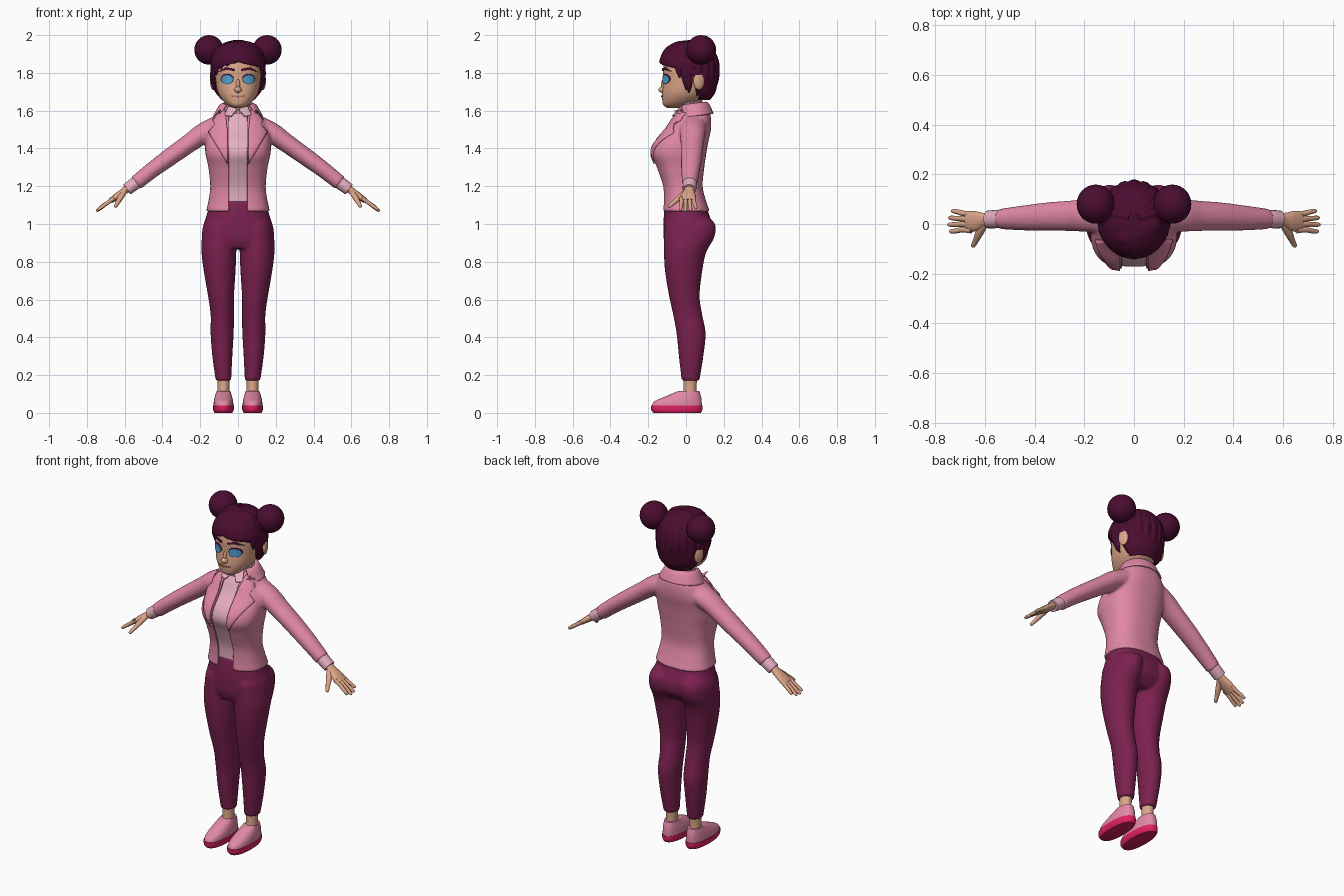
import bpy, bmesh
from math import sin, cos, pi, radians, copysign
from mathutils import Vector, Matrix
from mathutils.bvhtree import BVHTree

if "Cube" in bpy.data.objects:
    bpy.data.objects.remove(bpy.data.objects["Cube"], do_unlink=True)


def material(name, r, g, b):
    m = bpy.data.materials.new(name)
    m.use_nodes = True
    m.diffuse_color = (r, g, b, 1)
    m.node_tree.nodes["Principled BSDF"].inputs["Base Color"].default_value = (r, g, b, 1)
    return m


PINK = material("jacket pink", .76, .25, .38)
PALE = material("shirt pale pink", .78, .42, .53)
PLUM = material("trouser plum", .2, .015, .08)
DARK = material("hair burgundy", .07, .004, .03)
SKIN = material("skin", .72, .38, .25)
BLUE = material("eye blue", .08, .37, .68)
LIP = material("lip", .45, .17, .14)
HOT = material("sole hot pink", .75, .015, .12)


def smooth(rows, steps=5):
    """Catmull-Rom interpolation of number rows."""
    rows = [rows[0], *rows, rows[-1]]
    out = []
    for p, a, b, q in zip(rows, rows[1:], rows[2:], rows[3:]):
        for k in range(steps):
            t = k / steps
            out.append([.5 * (2 * v + (w - u) * t + (2 * u - 5 * v + 4 * w - x) * t * t
                              + (3 * v - u - 3 * w + x) * t ** 3)
                        for u, v, w, x in zip(p, a, b, q)])
    return out + [list(rows[-1])]


def skin(bm, rings, cap):
    rings = [[bm.verts.new(p) for p in r] for r in rings]
    for r, q in zip(rings, rings[1:]):
        for i in range(len(r) - 1):
            bm.faces.new((r[i], r[i + 1], q[i + 1], q[i]))
    if cap:
        for r in (rings[0], rings[-1]):
            bm.faces.new(r[:-1])
    bmesh.ops.remove_doubles(bm, verts=bm.verts, dist=1e-5)
    bmesh.ops.recalc_face_normals(bm, faces=bm.faces)


def shell(bm, rows, n=2, tilt=0, cap=True, seg=40):
    """Stacked rings: z, centre x, half width, front y, back y, front opening in degrees."""
    rings = []
    for z, cx, rx, yf, yb, *gap in smooth(rows):
        a0 = radians(max(0, gap[0])) if gap else 0
        ring = []
        for i in range(seg + 1):
            a = a0 + 2 * (pi - a0) * i / seg
            s, c = sin(a), cos(a)
            x = cx + rx * copysign(abs(s) ** (2 / n), s)
            y = (yf + yb) / 2 - (yb - yf) / 2 * copysign(abs(c) ** (2 / n), c)
            ring.append((x, y, z + tilt * y))
        rings.append(ring)
    skin(bm, rings, cap)


def tube(bm, rows, s=1, hub=None, seg=16):
    """Swept ellipse: x, y, z, half width, half depth; hub sets the flat side."""
    rows = smooth(rows)
    pts = [Vector((s * r[0], r[1], r[2])) for r in rows]
    rings = []
    for i, p in enumerate(pts):
        t = (pts[min(i + 1, len(pts) - 1)] - pts[max(i - 1, 0)]).normalized()
        up = p - hub if hub else Vector((0, 0, 1))
        side = up.cross(t).normalized()
        nrm = t.cross(side)
        a, b = rows[i][3:]
        rings.append([p + side * a * cos(2 * pi * k / seg) + nrm * b * sin(2 * pi * k / seg)
                      for k in range(seg + 1)])
    skin(bm, rings, True)


def ball(bm, centre, radii, turn=0):
    m = Matrix.Translation(centre) @ Matrix.Rotation(turn, 4, 'Z') @ Matrix.Diagonal((*radii, 1))
    bmesh.ops.create_uvsphere(bm, u_segments=28, v_segments=18, radius=1, matrix=m)


def finish(name, bm, mat, thick=0):
    me = bpy.data.meshes.new(name)
    bm.to_mesh(me)
    bm.free()
    me.materials.append(mat)
    me.shade_smooth()
    me.set_sharp_from_angle(angle=radians(55))
    ob = bpy.data.objects.new(name, me)
    bpy.context.scene.collection.objects.link(ob)
    if thick:
        m = ob.modifiers.new("thickness", 'SOLIDIFY')
        m.thickness, m.offset = thick, 0
    return ob


def depsgraph():
    bpy.context.view_layer.update()
    return bpy.context.evaluated_depsgraph_get()


def fuse(ob, size, rounds):
    """Melt overlapping solids into one smooth skin."""
    m = ob.modifiers.new("fuse", 'REMESH')
    m.mode, m.voxel_size, m.use_smooth_shade = 'VOXEL', size, True
    m = ob.modifiers.new("soften", 'SMOOTH')
    m.factor, m.iterations = .5, rounds
    me = bpy.data.meshes.new_from_object(ob.evaluated_get(depsgraph()))
    ob.modifiers.clear()
    ob.data = me
    me.shade_smooth()


def plate(name, target, mat, centre, outline, lift, thick=.005):
    """Mirrored thin plates laid on the front of a target, outlined in x and z."""
    tree = BVHTree.FromObject(target, depsgraph())
    edge = [Vector(a).lerp(Vector(b), k / 4)
            for a, b in zip(outline, outline[1:] + outline[:1]) for k in range(4)]
    edge.append(edge[0])
    bm = bmesh.new()
    for s in (1, -1):
        rings = []
        for k in range(7):
            ring = []
            for e in edge:
                x, z = Vector(centre).lerp(e, k / 6)
                hit = tree.ray_cast(Vector((s * x, -1, z)), Vector((0, 1, 0)))[0]
                if hit is None:
                    hit = tree.find_nearest(Vector((s * x, -.1, z)))[0]
                ring.append((s * x, hit.y - lift, z))
            rings.append(ring)
        skin(bm, rings, False)
    return finish(name, bm, mat, thick)


def oval(cx, cz, rx, rz):
    return [(cx + rx * cos(k * pi / 6), cz + rz * sin(k * pi / 6)) for k in range(12)]


# Trousers: hips and two legs melted together
bm = bmesh.new()
shell(bm, [(1.12, 0, .148, -.108, .1), (1.05, 0, .165, -.117, .122), (.98, 0, .187, -.12, .146),
           (.92, 0, .19, -.118, .138), (.87, 0, .17, -.1, .09)], n=2.3)
for s in (1, -1):
    shell(bm, [(z, s * cx, rx, yf, yb) for z, cx, rx, yf, yb in (
        (.17, .077, .041, -.023, .071), (.3, .083, .053, -.038, .092), (.42, .084, .061, -.05, .104),
        (.52, .083, .062, -.068, .086), (.62, .09, .069, -.09, .072), (.75, .097, .084, -.111, .086),
        (.85, .101, .092, -.117, .107), (.93, .1, .091, -.116, .15), (1, .095, .085, -.11, .154),
        (1.05, .08, .06, -.07, .1))])
fuse(finish("trousers", bm, PLUM), .008, 4)

# Jacket: torso and sleeves melted together, then opened down the front
torso = [(1.065, 0, .17, -.124, .127), (1.12, 0, .157, -.12, .107), (1.2, 0, .147, -.124, .088),
         (1.3, 0, .157, -.157, .097), (1.37, 0, .172, -.184, .107), (1.43, 0, .174, -.166, .117),
         (1.5, 0, .165, -.107, .132), (1.56, 0, .135, -.07, .132), (1.6, 0, .1, -.035, .12),
         (1.625, 0, .075, -.015, .1)]
bm = bmesh.new()
shell(bm, torso, n=2.5)
for s in (1, -1):
    tube(bm, [(.09, .035, 1.52, .075, .062), (.18, .035, 1.482, .068, .055), (.25, .033, 1.433, .062, .05),
              (.35, .03, 1.362, .057, .047), (.45, .024, 1.289, .05, .043), (.54, .02, 1.217, .041, .04)],
         s, seg=28)
jacket = finish("jacket", bm, PINK)
fuse(jacket, .008, 5)
bm = bmesh.new()
bm.from_mesh(jacket.data)
for x in (.05, -.05):
    bmesh.ops.bisect_plane(bm, geom=bm.verts[:] + bm.edges[:] + bm.faces[:],
                           plane_co=(x, 0, 0), plane_no=(1, 0, 0))
front = [f for f in bm.faces if abs(f.calc_center_median().x) < .05 and f.calc_center_median().y < 0]
bmesh.ops.delete(bm, geom=front, context='FACES')
bm.to_mesh(jacket.data)
bm.free()
m = jacket.modifiers.new("thickness", 'SOLIDIFY')
m.thickness, m.offset = .008, -1

# Shirt, its collar and cuffs
bm = bmesh.new()
shell(bm, [(z, 0, rx - .013, yf + .012, yb - .013) for z, _, rx, yf, yb in torso[1:]], n=2.5)
shirt = finish("shirt", bm, PALE)
bm = bmesh.new()
shell(bm, [(1.59, 0, .068, -.04, .09, 4), (1.615, 0, .063, -.037, .086, 6), (1.64, 0, .06, -.034, .084, 12)],
      tilt=.15, cap=False)
finish("shirt_collar", bm, PALE, .008)
plate("shirt_collar_points", shirt, PALE, (.036, 1.595),
      [(.004, 1.607), (.05, 1.622), (.07, 1.575), (.035, 1.57)], .022, .008)
bm = bmesh.new()
for s in (1, -1):
    tube(bm, [(.52, .02, 1.232, .036, .034), (.555, .02, 1.207, .037, .034), (.588, .018, 1.183, .036, .032)], s)
finish("shirt_cuffs", bm, PALE)

# Jacket lapels and folded back collar
plate("jacket_lapels", jacket, PINK, (.09, 1.49),
      [(.056, 1.32), (.155, 1.485), (.122, 1.525), (.132, 1.55), (.1, 1.6), (.068, 1.605), (.056, 1.5)], .006, .009)
bm = bmesh.new()
shell(bm, [(1.63, 0, .076, -.03, .092, 50), (1.622, 0, .095, -.045, .116, 48),
           (1.565, 0, .128, -.065, .142, 50)], tilt=.13, cap=False)
finish("jacket_collar", bm, PINK, .009)

# Hands with four fingers and a thumb
bm = bmesh.new()
for s in (1, -1):
    tube(bm, [(.57, .018, 1.2, .024, .02), (.605, .016, 1.172, .029, .019), (.64, .012, 1.147, .041, .018),
              (.675, .01, 1.122, .04, .014)], s)
    for i in range(4):
        y, reach = .042 - .022 * i, (-.012, 0, .003, -.004)[i]
        tube(bm, [(.655, y - .002, 1.137, .012, .012), (.69, y + .001, 1.113, .011, .011),
                  (.72 + reach, y * 1.15, 1.09 - reach, .01, .01), (.742 + reach, y * 1.25, 1.074 - reach, .008, .008),
                  (.747 + reach, y * 1.27, 1.07 - reach, .002, .002)], s, seg=10)
    tube(bm, [(.6, .0, 1.172, .014, .014), (.622, -.035, 1.14, .016, .014), (.637, -.066, 1.113, .012, .011),
              (.648, -.088, 1.094, .009, .009), (.65, -.093, 1.09, .002, .002)], s, seg=10)
finish("hands", bm, SKIN)

# Ankles, shoes and soles
ankle, upper, sole = bmesh.new(), bmesh.new(), bmesh.new()
for s in (.077, -.077):
    shell(ankle, [(.06, s, .033, -.02, .062), (.13, s, .031, -.013, .056), (.2, s, .034, -.012, .06)])
    shell(upper, [(.034, s, .053, -.183, .084), (.06, s, .051, -.168, .083), (.085, s, .046, -.115, .08),
                  (.115, s, .037, -.042, .071)], n=2.3)
    shell(sole, [(0, s, .047, -.172, .078), (.015, s, .054, -.184, .086), (.038, s, .055, -.186, .087)], n=2.3)
for name, part, mat in (("ankles", ankle, SKIN), ("shoes", upper, PINK), ("shoe_soles", sole, HOT)):
    finish(name, part, mat)

# Head, neck, nose and ears
bm = bmesh.new()
shell(bm, [(1.615, 0, .022, -.1, -.04), (1.63, 0, .055, -.12, .02), (1.66, 0, .086, -.126, .08),
           (1.7, 0, .108, -.126, .12), (1.76, 0, .119, -.12, .14), (1.82, 0, .122, -.121, .15),
           (1.88, 0, .11, -.105, .14), (1.93, 0, .07, -.06, .1), (1.95, 0, .01, 0, .04)], n=2.2)
head = finish("head", bm, SKIN)
bm = bmesh.new()
shell(bm, [(1.56, 0, .056, -.025, .085), (1.62, 0, .05, -.022, .08), (1.7, 0, .052, -.02, .085)])
finish("neck", bm, SKIN)
bm = bmesh.new()
ball(bm, (0, -.124, 1.711), (.019, .022, .017))
ball(bm, (0, -.117, 1.735), (.011, .016, .032))
for s in (1, -1):
    ball(bm, (s * .132, .068, 1.757), (.013, .03, .047), s * .35)
finish("nose_and_ears", bm, SKIN)

# Face details
plate("eye_rims", head, DARK, (.057, 1.769), oval(.057, 1.769, .034, .026), .002, .003)
plate("eyes", head, BLUE, (.057, 1.765), oval(.057, 1.765, .031, .024), .005, .004)
plate("eyebrows", head, DARK, (.06, 1.822), [(.02, 1.81), (.06, 1.817), (.102, 1.806), (.065, 1.83), (.02, 1.822)], .004)
plate("mouth", head, LIP, (.015, 1.676), [(0, 1.671), (.02, 1.672), (.038, 1.68), (.02, 1.681), (0, 1.679)], .003)

# Hair cap, open around the face and ears
bm = bmesh.new()
shell(bm, [(1.66, 0, .09, -.06, .125, 112), (1.7, 0, .122, -.08, .152, 107), (1.76, 0, .136, -.1, .165, 102),
           (1.82, 0, .142, -.125, .168, 68), (1.86, 0, .14, -.137, .168, 0), (1.92, 0, .112, -.112, .142, 0),
           (1.955, 0, .066, -.062, .1, 0), (1.97, 0, .002, .015, .025, 0)], cap=False)
finish("hair_cap", bm, DARK, .008)

# Hair locks swept over the cap
hub = Vector((0, .02, 1.82))


def scalp(az, el):
    a, e = radians(az), radians(el)
    out = cos(e) if el > 0 else cos(e * .6)
    return hub + Vector((.138 * out * sin(a), -.146 * out * cos(a), .148 * sin(e)))


def lock(bm, path, width):
    sizes = (.5, 1, 1, .75, .12)
    tube(bm, [(*scalp(*p), width * k, .013 * k + .002) for p, k in zip(path, sizes)], hub=hub, seg=10)


bm = bmesh.new()
for i in range(9):
    az = 108 + 18 * i
    lock(bm, [(az, 82), (az, 52), (az, 18), (az, -25), (az + 4, -72 + 8 * (i % 2))], .027)
for az, el in ((8, 14), (-10, 12), (-26, 6), (-42, 0), (-57, -12), (-72, -34), (-86, -52)):
    mid = (az + 32) / 2
    lock(bm, [(50, 72), (mid + 8, 60), (mid - 12, 42), (az + 5, (el + 32) / 2), (az, el)], .032)
for az, el in ((40, 14), (54, 4), (68, -18), (82, -48)):
    lock(bm, [(20, 74), (az - 18, 60), (az - 8, 42), (az - 2, (el + 32) / 2), (az, el)], .032)
for s in (1, -1):
    for az, el in ((88, -58), (103, 2)):
        lock(bm, [(s * 100, 60), (s * az, 42), (s * az, 22), (s * az, el / 2), (s * az, el)], .024)
finish("hair_locks", bm, DARK)

# Hair buns
bm = bmesh.new()
for s in (1, -1):
    ball(bm, (s * .154, .08, 1.922), (.077, .079, .078))
finish("hair_buns", bm, DARK)
